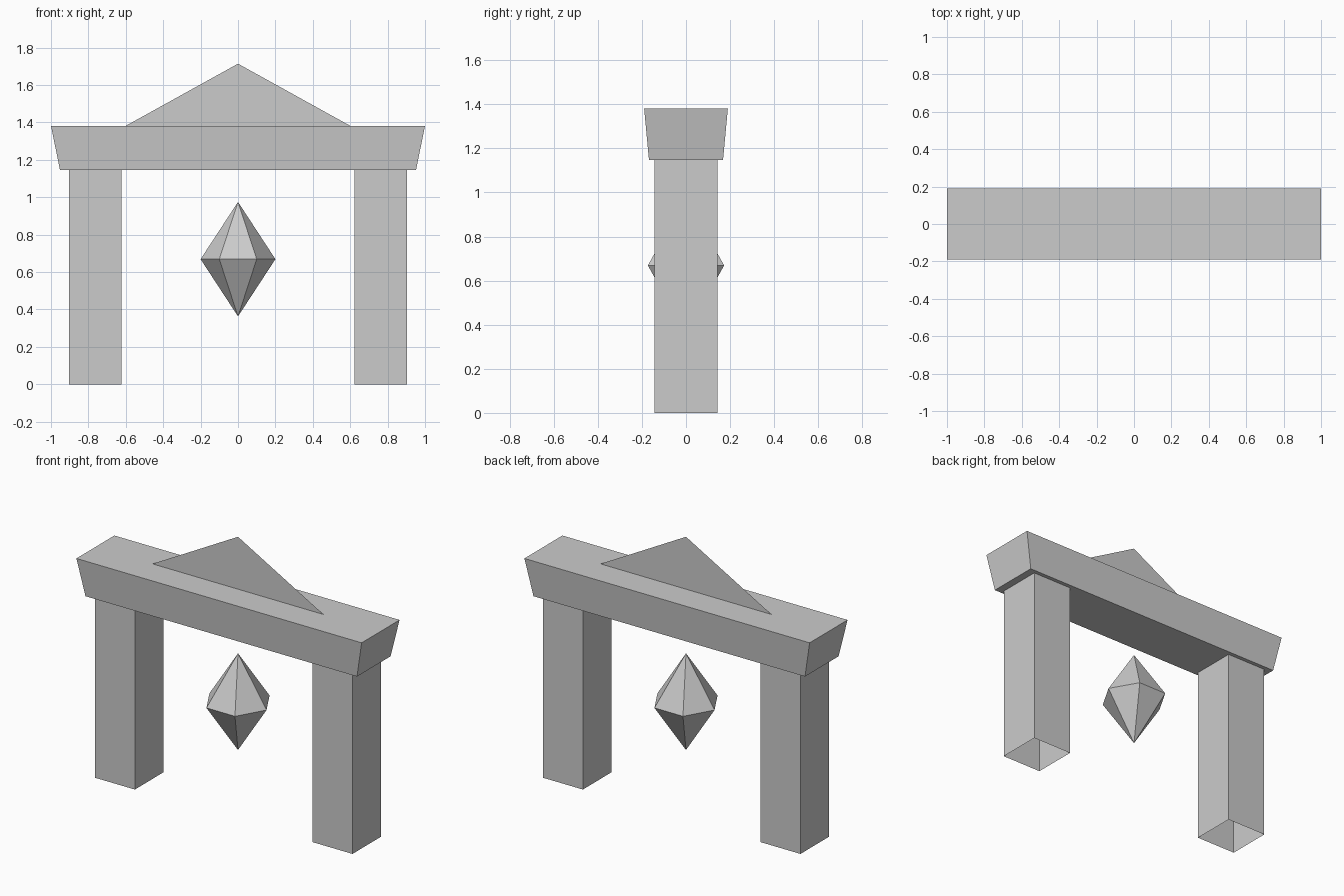
import bpy
import bmesh
import math

cube = bpy.data.objects.get("Cube")
if cube:
    bpy.data.objects.remove(cube, do_unlink=True)

stone = bpy.data.materials.new("grey_stone")
stone.use_nodes = True
GREY = (0.6, 0.6, 0.6, 1.0)
stone.diffuse_color = GREY
stone.node_tree.nodes["Principled BSDF"].inputs["Base Color"].default_value = GREY


def finish(name, bm):
    """Turn a bmesh into a flat-shaded stone object."""
    mesh = bpy.data.meshes.new(name)
    bm.to_mesh(mesh)
    bm.free()
    mesh.materials.append(stone)
    obj = bpy.data.objects.new(name, mesh)
    bpy.context.collection.objects.link(obj)
    return obj


def rectangle(hx, hy, z, cx=0.0):
    return [(cx - hx, -hy, z), (cx + hx, -hy, z), (cx + hx, hy, z), (cx - hx, hy, z)]


def loft(name, lower, upper, capped):
    """Join two matching rings with side faces, with optional end caps."""
    bm = bmesh.new()
    low = [bm.verts.new(p) for p in lower]
    top = [bm.verts.new(p) for p in upper]
    n = len(low)
    for i in range(n):
        j = (i + 1) % n
        bm.faces.new((low[i], low[j], top[j], top[i]))
    if capped:
        bm.faces.new(low[::-1])
        bm.faces.new(top)
    return finish(name, bm)


BEAM_BOTTOM, BEAM_TOP = 1.147, 1.382

# Hollow pillars, open at the foot
for side, name in ((1, "left_pillar"), (-1, "right_pillar")):
    cx = side * 0.763
    loft(name, rectangle(0.14, 0.143, 0, cx),
         rectangle(0.14, 0.143, BEAM_BOTTOM, cx), capped=False)

# Crossbeam that flares towards the top
loft("crossbeam", rectangle(0.952, 0.168, BEAM_BOTTOM),
     rectangle(1.0, 0.19, BEAM_TOP), capped=True)

# Thin triangular crest standing along the middle of the beam
bm = bmesh.new()
bm.faces.new([bm.verts.new(p) for p in
              ((-0.6, 0, BEAM_TOP), (0.6, 0, BEAM_TOP), (0, 0, 1.714))])
finish("crest", bm)

# Six-sided floating crystal
bm = bmesh.new()
tip = bm.verts.new((0, 0, 0.975))
base = bm.verts.new((0, 0, 0.363))
ring = [bm.verts.new((0.2 * math.cos(i * math.pi / 3),
                      0.2 * math.sin(i * math.pi / 3), 0.669)) for i in range(6)]
for i, a in enumerate(ring):
    b = ring[(i + 1) % 6]
    bm.faces.new((a, b, tip))
    bm.faces.new((b, a, base))
finish("crystal", bm)
